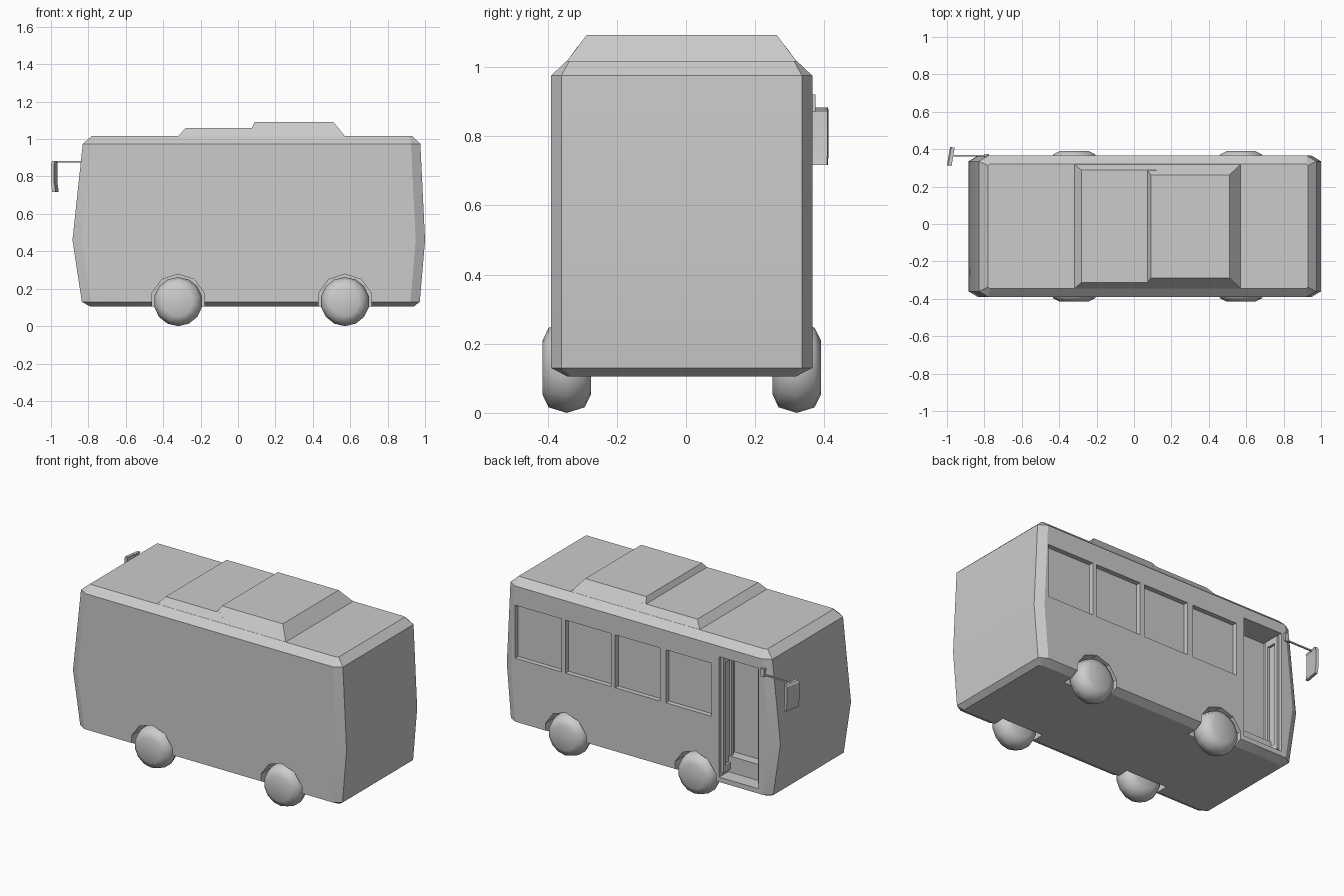
import bpy, bmesh, math
from mathutils import Matrix, Vector

if "Cube" in bpy.data.objects:
    bpy.data.objects.remove(bpy.data.objects["Cube"])

YC = -0.0125                      # middle of the body across its width
SIDE = 0.3775                     # half width of the body
FACE = YC + SIDE                  # plane of the door/window side


def finish(bm, name, angle=20):
    bmesh.ops.recalc_face_normals(bm, faces=bm.faces[:])
    me = bpy.data.meshes.new(name)
    bm.to_mesh(me)
    bm.free()
    ob = bpy.data.objects.new(name, me)
    bpy.context.collection.objects.link(ob)
    smooth(ob, angle)
    return ob


def smooth(ob, angle):
    bpy.ops.object.select_all(action='DESELECT')
    ob.select_set(True)
    bpy.context.view_layer.objects.active = ob
    bpy.ops.object.shade_smooth_by_angle(angle=math.radians(angle))


def loft(bm, rings, closed=False):
    vs = [[bm.verts.new(p) for p in r] for r in rings]
    n = len(vs[0])
    pairs = list(zip(vs, vs[1:])) + ([(vs[-1], vs[0])] if closed else [])
    for a, b in pairs:
        for i in range(n):
            j = (i + 1) % n
            bm.faces.new((a[i], a[j], b[j], b[i]))
    if not closed:
        bm.faces.new(vs[0][::-1])
        bm.faces.new(vs[-1])


def box(bm, x0, x1, y0, y1, z0, z1):
    loft(bm, [[(x0, y0, z), (x1, y0, z), (x1, y1, z), (x0, y1, z)] for z in (z0, z1)])


def octagon(x0, x1, h, z, cx, cy):
    half = [(x0, h - cy), (x0 + cx, h), (x1 - cx, h), (x1, h - cy)]
    pts = half + [(x, -y) for x, y in reversed(half)]
    return [(x, YC + y, z) for x, y in pts]


# Body shell: stacked outlines with cut corners
bm = bmesh.new()
loft(bm, [octagon(-0.79, 0.94, 0.33, 0.105, 0.02, 0.01),
          octagon(-0.835, 0.972, SIDE, 0.13, 0.05, 0.03),
          octagon(-0.885, 1.0, SIDE, 0.46, 0.05, 0.03),
          octagon(-0.83, 0.975, SIDE, 0.975, 0.05, 0.03),
          octagon(-0.78, 0.93, 0.333, 1.017, 0.01, 0.008)])
body = finish(bm, "bus_body")

# Cutters: windows, door well and wheel arches
DOOR = (-0.754, -0.484)
AXLES = (-0.32, 0.572)
bm = bmesh.new()
for x0, x1 in ((0.603, 0.922), (0.262, 0.575), (-0.078, 0.232), (-0.43, -0.117)):
    box(bm, x0, x1, FACE - 0.03, FACE + 0.1, 0.525, 0.855)
box(bm, *DOOR, FACE - 0.15, FACE + 0.1, 0.16, 0.91)
for x in AXLES:
    for s in (-1, 1):
        ring = [(x + 0.148 * math.sin(a * math.tau / 10), 0.13 + 0.148 * math.cos(a * math.tau / 10))
                for a in range(10)]
        loft(bm, [[(px, YC + s * w, pz) for px, pz in ring] for w in (0.26, 0.5)])
cutter = finish(bm, "opening_cutter")
cutter.hide_render = True
mod = body.modifiers.new("openings", 'BOOLEAN')
mod.operation = 'DIFFERENCE'
mod.solver = 'EXACT'
mod.object = cutter
bpy.context.view_layer.objects.active = body
bpy.ops.object.modifier_apply(modifier=mod.name)
bpy.data.objects.remove(cutter)
smooth(body, 20)

# Raised roof sections
for name, lo, hi, top, half in (("roof_step", (-0.32, 0.12), (-0.28, 0.12), 1.06, 0.30),
                                ("roof_unit", (0.05, 0.572), (0.09, 0.51), 1.092, 0.275)):
    bm = bmesh.new()
    loft(bm, [[(x0, YC - h, z), (x1, YC - h, z), (x1, YC + h, z), (x0, YC + h, z)]
              for (x0, x1), h, z in ((lo, 0.333, 1.015), (hi, half, top))])
    finish(bm, name)

# Door well: entry step and folded door leaves against both jambs
bm = bmesh.new()
box(bm, *DOOR, FACE - 0.15, FACE - 0.09, 0.155, 0.26)
finish(bm, "entry_step")
for name, x0 in (("door_leaf_front", DOOR[0]), ("door_leaf_rear", DOOR[1] - 0.015)):
    bm = bmesh.new()
    y0, y1 = FACE - 0.12, FACE - 0.02
    box(bm, x0, x0 + 0.015, y0, y0 + 0.02, 0.18, 0.9)
    box(bm, x0, x0 + 0.015, y1 - 0.02, y1, 0.18, 0.9)
    box(bm, x0, x0 + 0.015, y0 + 0.02, y1 - 0.02, 0.18, 0.22)
    box(bm, x0, x0 + 0.015, y0 + 0.02, y1 - 0.02, 0.86, 0.9)
    finish(bm, name)

# Wheels: rounded lathe profile, (offset across, radius)
PROFILE = ((-0.07, 0.078), (-0.052, 0.115), (0, 0.131), (0.052, 0.115), (0.07, 0.078))
for x in AXLES:
    for s, side in ((-1, "right"), (1, "left")):
        bm = bmesh.new()
        loft(bm, [[(x + r * math.sin(a * math.tau / 14), YC + s * 0.3325 + o,
                    0.131 + r * math.cos(a * math.tau / 14)) for a in range(14)]
                  for o, r in PROFILE])
        finish(bm, f"wheel_{'front' if x < 0 else 'rear'}_{side}", 70)

# Side mirror: bracket plate, thin arm and tilted head
bm = bmesh.new()
box(bm, -0.80, -0.775, FACE - 0.01, FACE + 0.01, 0.87, 0.92)
box(bm, -0.98, -0.775, FACE - 0.004, FACE + 0.004, 0.876, 0.884)
finish(bm, "mirror_arm")
bm = bmesh.new()
loft(bm, [[(x - 0.009, -0.05, z), (x + 0.009, -0.05, z), (x + 0.009, 0.05, z), (x - 0.009, 0.05, z)]
          for x, z in ((0.006, -0.083), (-0.001, -0.03), (-0.001, 0.07), (0.006, 0.083))])
bmesh.ops.transform(bm, verts=bm.verts[:], matrix=Matrix.Translation(Vector((-0.982, 0.361, 0.80)))
                    @ Matrix.Rotation(-0.17, 4, 'Z'))
finish(bm, "mirror_head")
